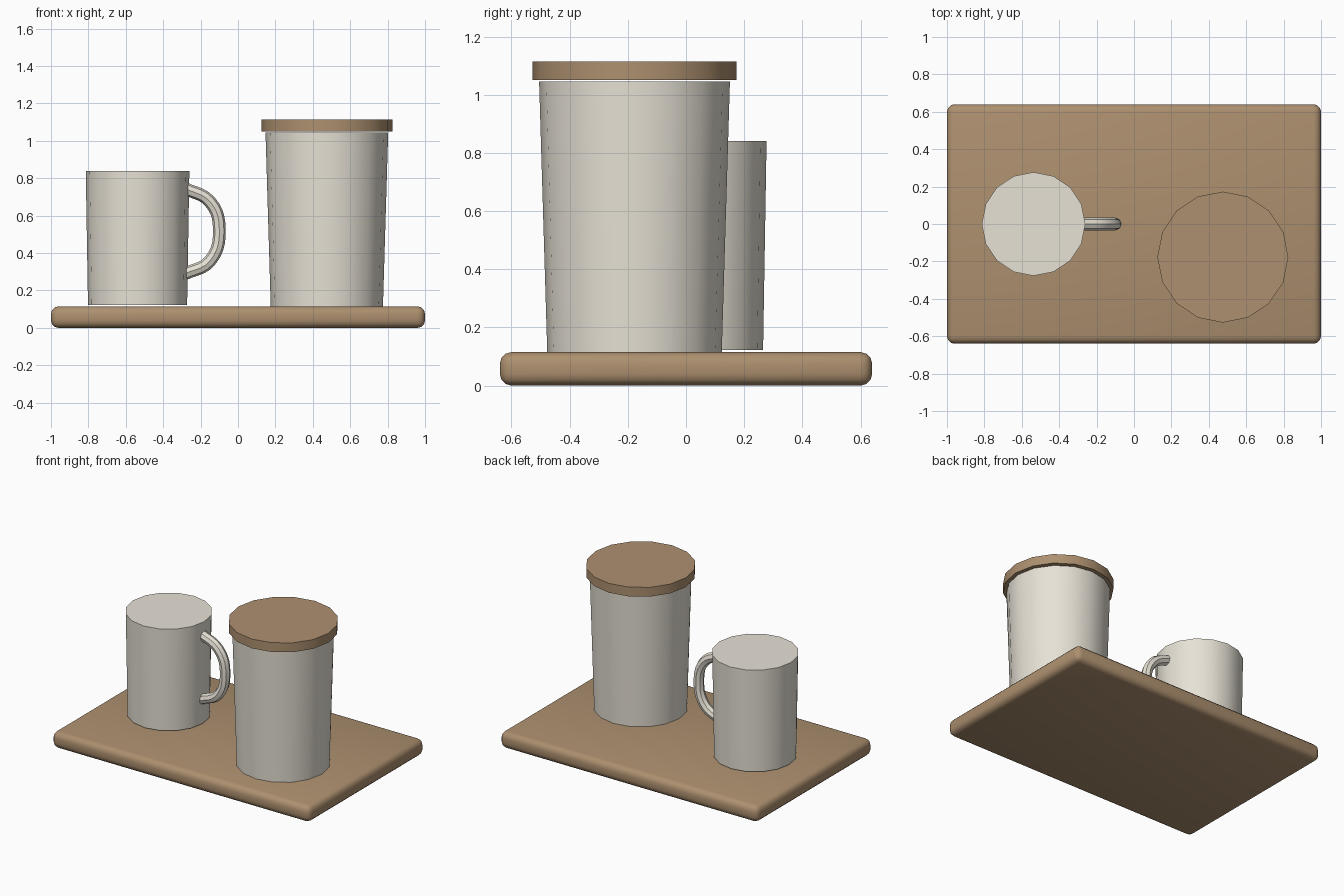
import bpy
import math

if "Cube" in bpy.data.objects:
    bpy.data.objects.remove(bpy.data.objects["Cube"])


def material(name, color):
    m = bpy.data.materials.new(name)
    m.diffuse_color = (*color, 1)
    m.use_nodes = True
    m.node_tree.nodes["Principled BSDF"].inputs["Base Color"].default_value = m.diffuse_color
    return m


wood = material("wood", (0.42, 0.28, 0.16))
cream = material("cream_ceramic", (0.80, 0.76, 0.67))


def finish(name, mat):
    ob = bpy.context.object
    ob.name = name
    ob.data.materials.append(mat)
    bpy.ops.object.shade_smooth_by_angle(angle=math.radians(35))
    return ob


def tapered(name, x, y, z0, z1, r0, r1, mat):
    """16-sided closed vessel or disc with a corner on each axis."""
    bpy.ops.mesh.primitive_cone_add(vertices=16, radius1=r0, radius2=r1,
                                    depth=z1 - z0, location=(x, y, (z0 + z1) / 2))
    return finish(name, mat)


# Serving board with rounded edges
bpy.ops.mesh.primitive_cube_add(size=1, location=(0, 0, 0.0575))
bpy.context.object.scale = (2, 1.28, 0.115)
bpy.ops.object.transform_apply(location=False, rotation=False, scale=True)
bev = bpy.context.object.modifiers.new("rounded_edges", 'BEVEL')
bev.width = 0.04
bev.segments = 3
bpy.ops.object.modifier_apply(modifier=bev.name)
finish("board", wood)

# Mug body, tall canister and its lid
tapered("mug_body", -0.537, 0, 0.122, 0.84, 0.265, 0.277, cream)
tapered("canister_body", 0.475, -0.177, 0.115, 1.045, 0.30, 0.328, cream)
tapered("canister_lid", 0.475, -0.177, 1.05, 1.115, 0.35, 0.35, wood)

# Mug handle: round tube along a smooth path
path = [(-0.29, 0.748), (-0.15, 0.675), (-0.1, 0.53), (-0.15, 0.358), (-0.29, 0.287)]
curve = bpy.data.curves.new("mug_handle", 'CURVE')
curve.dimensions = '3D'
curve.bevel_depth = 0.034
curve.bevel_resolution = 2
curve.resolution_u = 5
curve.use_fill_caps = True
spline = curve.splines.new('BEZIER')
spline.bezier_points.add(len(path) - 1)
for p, (x, z) in zip(spline.bezier_points, path):
    p.co = (x, 0, z)
    p.handle_left_type = p.handle_right_type = 'AUTO'
handle = bpy.data.objects.new("mug_handle", curve)
bpy.context.collection.objects.link(handle)
bpy.ops.object.select_all(action='DESELECT')
handle.select_set(True)
bpy.context.view_layer.objects.active = handle
bpy.ops.object.convert(target='MESH')
finish("mug_handle", cream)
